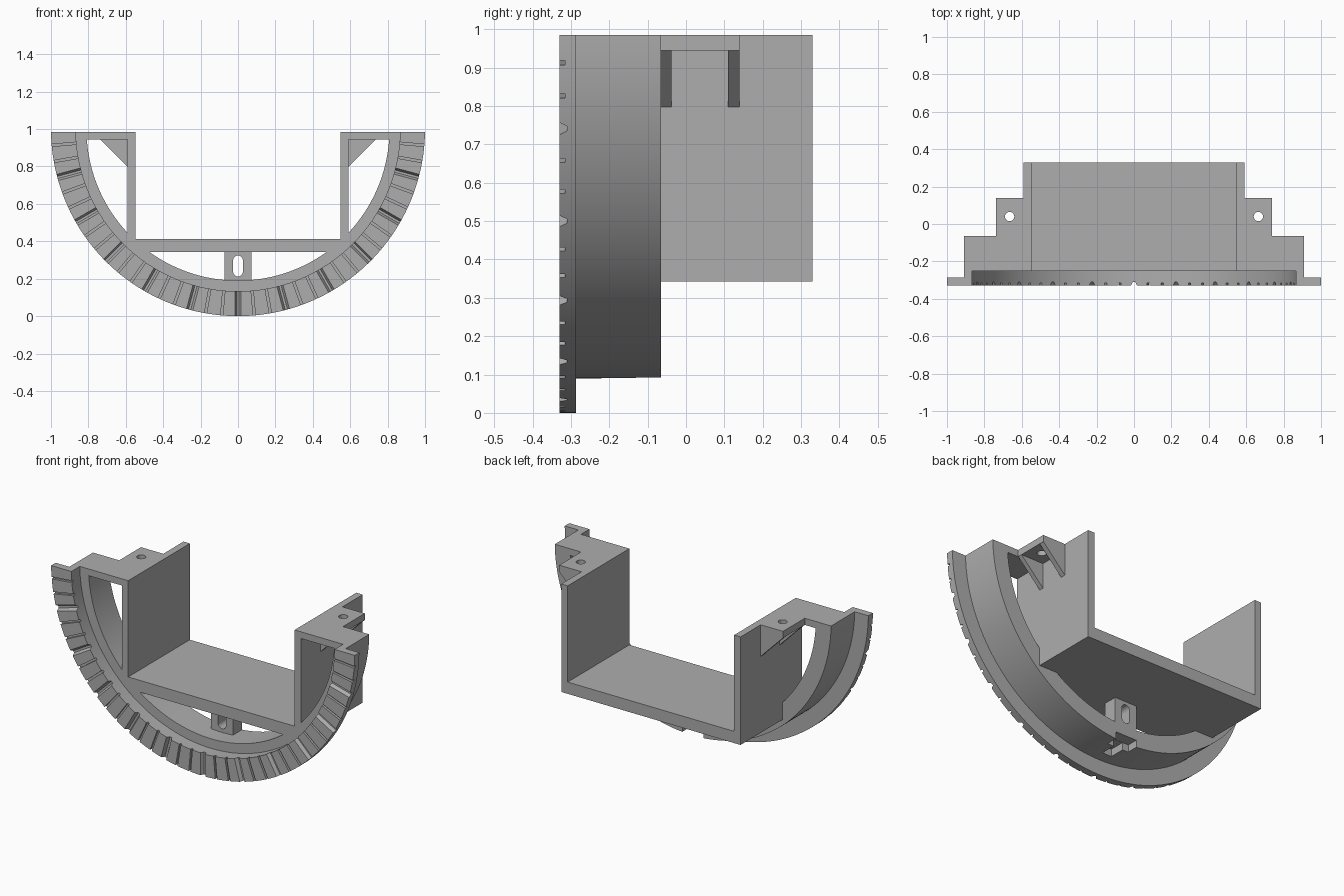
import bpy, bmesh
from math import sin, cos, asin, pi, radians
from mathutils import Matrix, Vector

cube = bpy.data.objects.get("Cube")
if cube:
    bpy.data.objects.remove(cube)

grey = bpy.data.materials.new("plain grey")
grey.use_nodes = True
color = (0.42, 0.42, 0.42, 1)
grey.diffuse_color = color
grey.node_tree.nodes["Principled BSDF"].inputs["Base Color"].default_value = color

CENTRE = 1.0            # height of the dial centre
TOP = 0.985             # flat top of the whole part
FRONT, RECESS, RING_BACK, BACK = -0.33, -0.25, -0.065, 0.33


def make_object(name, bm, cutter=False):
    bmesh.ops.recalc_face_normals(bm, faces=bm.faces)
    mesh = bpy.data.meshes.new(name)
    bm.to_mesh(mesh)
    bm.free()
    obj = bpy.data.objects.new(name, mesh)
    bpy.context.collection.objects.link(obj)
    if cutter:
        obj.hide_render = True
        obj.hide_viewport = True
        obj.display_type = 'WIRE'
    else:
        mesh.materials.append(grey)
    return obj


def add_prism(bm, points, offset):
    """Extrude a closed loop of 3D points along offset."""
    face = bm.faces.new([bm.verts.new(p) for p in points])
    new = bmesh.ops.extrude_face_region(bm, geom=[face])["geom"]
    bmesh.ops.translate(bm, vec=offset,
                        verts=[v for v in new if isinstance(v, bmesh.types.BMVert)])


def add_front_prism(bm, outline, y0, y1):
    add_prism(bm, [(x, y0, z) for x, z in outline], (0, y1 - y0, 0))


def add_box(bm, x0, x1, y0, y1, z0, z1):
    add_front_prism(bm, [(x0, z0), (x1, z0), (x1, z1), (x0, z1)], y0, y1)


def cut(obj, cutter):
    mod = obj.modifiers.new(cutter.name, 'BOOLEAN')
    mod.operation = 'DIFFERENCE'
    mod.solver = 'EXACT'
    mod.object = cutter


# Half ring: stepped section swept around the dial centre, ends cut level
section = [(1, FRONT), (1, -0.287), (0.91, -0.287), (0.91, RING_BACK),
           (0.81, RING_BACK), (0.81, RECESS), (0.867, RECESS), (0.867, FRONT)]
STEPS = 96
bm = bmesh.new()
rows = []
for i in range(STEPS + 1):
    row = []
    for r, y in section:
        start = asin((CENTRE - TOP) / r)
        a = start + (pi - 2 * start) * i / STEPS
        row.append(bm.verts.new((r * cos(a), y, CENTRE - r * sin(a))))
    rows.append(row)
n = len(section)
for a, b in zip(rows, rows[1:]):
    for k in range(n):
        bm.faces.new((a[k], a[(k + 1) % n], b[(k + 1) % n], b[k]))
bm.faces.new(rows[0])
bm.faces.new(rows[-1])
ring = make_object("dial_ring", bm)

# Scale grooves: narrow every 5 degrees, wide tapered every 15 degrees
bm = bmesh.new()
for deg in range(5, 180, 5):
    major = deg % 15 == 0
    mouth, root, depth = (0.017, 0.006, 0.02) if major else (0.006, 0.006, 0.014)
    a = radians(deg)
    out = Vector((cos(a), 0, -sin(a)))
    side = Vector((sin(a), 0, cos(a)))
    base = Vector((0, 0, CENTRE)) + out * 0.85
    shape = [(-mouth, FRONT), (-root, FRONT + depth), (root, FRONT + depth), (mouth, FRONT)]
    shape += [(mouth, FRONT - 0.02), (-mouth, FRONT - 0.02)]
    add_prism(bm, [base + side * s + Vector((0, y, 0)) for s, y in shape], out * 0.2)
cut(ring, make_object("groove_cutter", bm, True))

# Stepped notch under the ring, open towards the back
bm = bmesh.new()
add_front_prism(bm, [(-0.07, 0), (0.07, 0), (0.07, 0.135), (-0.07, 0.135)], -0.13, 0)
cut(ring, make_object("notch_cutter", bm, True))
bm = bmesh.new()
add_box(bm, -0.03, 0.03, -0.22, -0.1, 0.02, 0.134)
cut(ring, make_object("narrow_notch_cutter", bm, True))

# U-shaped tray
half = [(0.59, 0.342), (0.59, TOP), (0.548, TOP), (0.548, 0.412)]
outline = half + [(-x, z) for x, z in reversed(half)]
bm = bmesh.new()
add_front_prism(bm, outline, RECESS, BACK)
make_object("tray", bm)

# Slotted lug between tray and ring
bm = bmesh.new()
add_box(bm, -0.072, 0.072, -0.15, RING_BACK - 0.002, 0.18, 0.36)
lug = make_object("slotted_lug", bm)
bm = bmesh.new()
slot = [(0.026 * cos(a), 0.268 + 0.026 * sin(a) + (0.03 if i < 12 else -0.03))
        for i, a in ((i, pi * (i if i < 12 else i - 1) / 11) for i in range(24))]
add_front_prism(bm, slot, -0.3, 0.1)
cut(lug, make_object("slot_cutter", bm, True))

# Top plates, screw tabs and gussets on both sides
for side, s in (("left", 1), ("right", -1)):
    bm = bmesh.new()
    add_box(bm, 0.57 * s, 0.85 * s, RECESS, RING_BACK, 0.945, TOP)
    make_object(side + "_top_plate", bm)

    bm = bmesh.new()
    add_box(bm, 0.57 * s, 0.737 * s, RING_BACK - 0.02, 0.14, 0.945, TOP)
    tab = make_object(side + "_screw_tab", bm)
    bm = bmesh.new()
    bmesh.ops.create_cone(bm, cap_ends=True, segments=24, radius1=0.025, radius2=0.025,
                          depth=0.3, matrix=Matrix.Translation((0.665 * s, 0.04, 0.96)))
    cut(tab, make_object(side + "_screw_hole_cutter", bm, True))

    bm = bmesh.new()
    for y0, y1 in ((RING_BACK, -0.038), (0.11, 0.14)):
        add_front_prism(bm, [(0.588 * s, 0.795), (0.737 * s, 0.946), (0.588 * s, 0.946)], y0, y1)
    make_object(side + "_gussets", bm)

# Smooth curved surfaces, crisp edges
bpy.ops.object.select_all(action='DESELECT')
for obj in (ring, lug):
    obj.select_set(True)
bpy.context.view_layer.objects.active = ring
bpy.ops.object.shade_smooth_by_angle(angle=radians(25))
